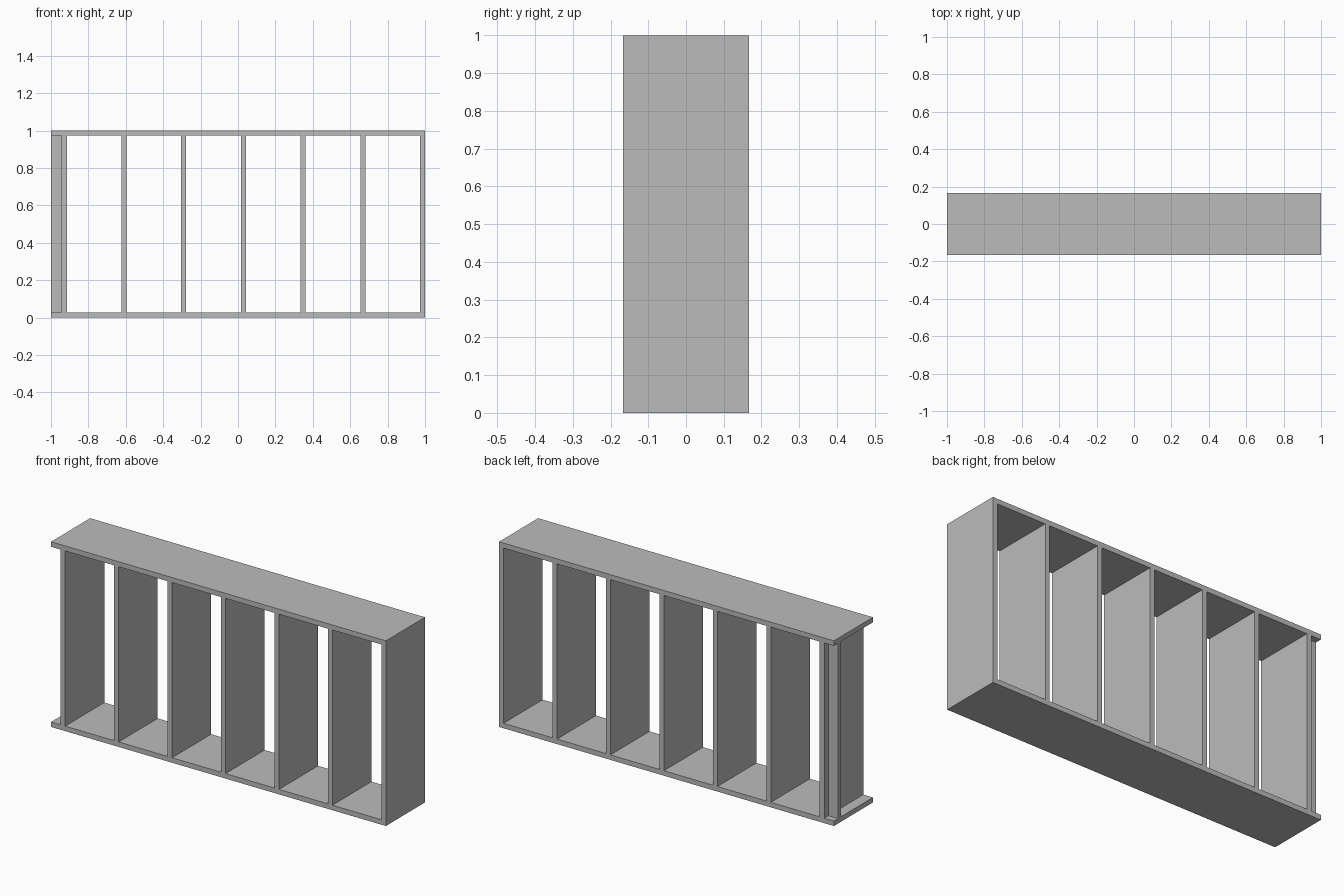
import bpy

cube = bpy.data.objects.get("Cube")
if cube:
    bpy.data.objects.remove(cube, do_unlink=True)

# Single flat grey
grey = bpy.data.materials.new("plain grey")
grey.use_nodes = True
colour = (0.5, 0.5, 0.5, 1)
grey.diffuse_color = colour
grey.node_tree.nodes["Principled BSDF"].inputs["Base Color"].default_value = colour

LENGTH, DEPTH, HEIGHT = 2.0, 0.333, 1.0
THICK = 0.027                      # board thickness
CLEAR = HEIGHT - 2 * THICK         # height between the plates


def board(name, centre, size):
    bpy.ops.mesh.primitive_cube_add(size=1, location=centre)
    obj = bpy.context.object
    obj.name = name
    obj.scale = size
    bpy.ops.object.transform_apply(location=False, rotation=False, scale=True)
    obj.data.materials.append(grey)
    return obj


# Bottom and top plates
board("bottom_plate", (0, 0, THICK / 2), (LENGTH, DEPTH, THICK))
board("top_plate", (0, 0, HEIGHT - THICK / 2), (LENGTH, DEPTH, THICK))

# Seven evenly spaced upright studs
first, last, count = -0.929, LENGTH / 2 - THICK / 2, 7
for i in range(count):
    x = first + (last - first) * i / (count - 1)
    board(f"stud_{i + 1}", (x, 0, HEIGHT / 2), (THICK, DEPTH, CLEAR))

# Narrow upright strip under the overhanging right end, near the back
inner = first - THICK / 2
strip_width = inner + LENGTH / 2
board("end_strip", (inner - strip_width / 2, 0.118, HEIGHT / 2),
      (strip_width, THICK, CLEAR))
